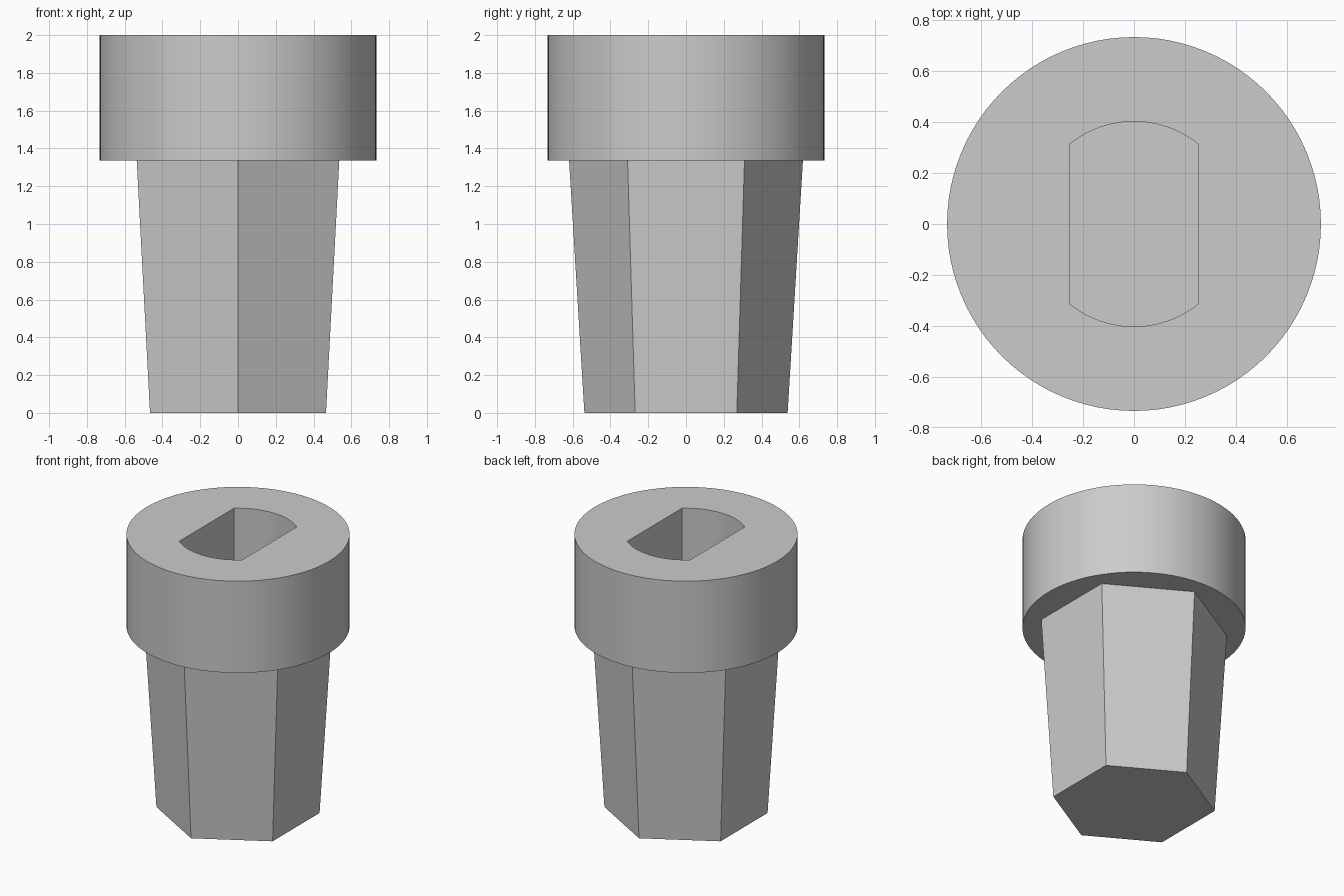
import bpy
import bmesh
import math

HEIGHT = 2.0
HEAD_BASE = 1.335
HEAD_RADIUS = 0.733
SOCKET_RADIUS = 0.402
SOCKET_HALF_WIDTH = 0.252
SOCKET_FLOOR = 1.33

default_cube = bpy.data.objects.get("Cube")
if default_cube:
    bpy.data.objects.remove(default_cube, do_unlink=True)

grey = bpy.data.materials.new("plain grey")
grey.use_nodes = True
colour = (0.6, 0.6, 0.6, 1.0)
grey.diffuse_color = colour
grey.node_tree.nodes["Principled BSDF"].inputs["Base Color"].default_value = colour


def loft(name, bottom, top, z0, z1):
    """Solid between two outlines with the same number of points."""
    bm = bmesh.new()
    low = [bm.verts.new((x, y, z0)) for x, y in bottom]
    high = [bm.verts.new((x, y, z1)) for x, y in top]
    bm.faces.new(low[::-1])
    bm.faces.new(high)
    for i in range(len(low)):
        j = (i + 1) % len(low)
        bm.faces.new((low[i], low[j], high[j], high[i]))
    mesh = bpy.data.meshes.new(name)
    bm.to_mesh(mesh)
    bm.free()
    mesh.materials.append(grey)
    obj = bpy.data.objects.new(name, mesh)
    bpy.context.collection.objects.link(obj)
    return obj


def ring(radius, sides):
    """Regular outline with a corner on the y axis."""
    angles = [math.pi / 2 + math.tau * i / sides for i in range(sides)]
    return [(radius * math.cos(a), radius * math.sin(a)) for a in angles]


def combine(target, tool, operation):
    """Apply a boolean and discard the tool."""
    mod = target.modifiers.new(operation.title(), "BOOLEAN")
    mod.object = tool
    mod.operation = operation
    mod.solver = "EXACT"
    bpy.context.view_layer.objects.active = target
    bpy.ops.object.modifier_apply(modifier=mod.name)
    bpy.data.objects.remove(tool, do_unlink=True)


# Round head joined to the tapered six-sided shank
plug = loft("socket_plug", ring(HEAD_RADIUS, 96), ring(HEAD_RADIUS, 96), HEAD_BASE, HEIGHT)
shank = loft("tapered_shank", ring(0.538, 6), ring(0.622, 6), 0, HEAD_BASE + 0.05)
combine(plug, shank, "UNION")

# Blind socket: a round hole with two flat sides
half_angle = math.acos(SOCKET_HALF_WIDTH / SOCKET_RADIUS)
steps = 24
arc = [half_angle + (math.pi - 2 * half_angle) * i / steps for i in range(steps + 1)]
outline = [(SOCKET_RADIUS * math.cos(a), SOCKET_RADIUS * math.sin(a))
           for a in arc + [a + math.pi for a in arc]]
cutter = loft("socket_cutter", outline, outline, SOCKET_FLOOR, HEIGHT + 0.1)
cutter.hide_render = True
combine(plug, cutter, "DIFFERENCE")

# Smooth curved walls, crisp edges
bpy.ops.object.select_all(action="DESELECT")
plug.select_set(True)
bpy.context.view_layer.objects.active = plug
bpy.ops.object.shade_smooth_by_angle(angle=math.radians(30))
